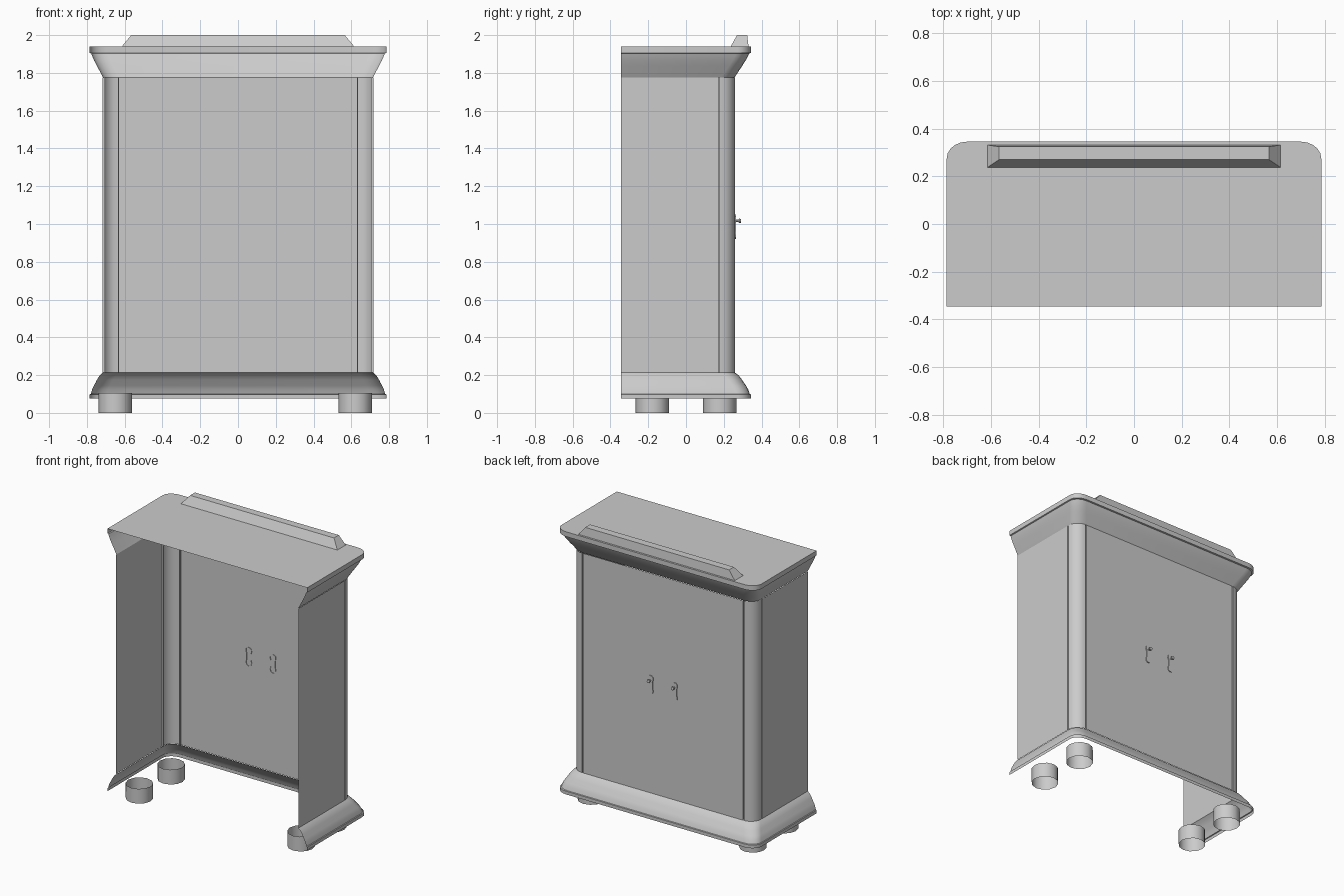
import bpy, bmesh, math

if "Cube" in bpy.data.objects:
    bpy.data.objects.remove(bpy.data.objects["Cube"])

BACK, DOOR, HALF = -0.345, 0.26, 0.717   # open rear edge, door plane, half width


def make(name, verts, faces, smooth=True):
    me = bpy.data.meshes.new(name)
    me.from_pydata(verts, [], faces)
    ob = bpy.data.objects.new(name, me)
    bpy.context.collection.objects.link(ob)
    if smooth:
        bpy.ops.object.select_all(action='DESELECT')
        ob.select_set(True)
        bpy.context.view_layer.objects.active = ob
        bpy.ops.object.shade_smooth_by_angle(angle=math.radians(35))
    return ob


def mirrored(half):
    """Right half of a plan path -> whole path running left, front, right."""
    return [(-x, y) for x, y in half] + half[::-1]


def skin(name, rows, cap=False):
    """Open sheet through equally long rows of points, listed bottom to top."""
    n = len(rows[0])
    verts = [v for r in rows for v in r]
    faces = [(j * n + i, (j + 1) * n + i, (j + 1) * n + i + 1, j * n + i + 1)
             for j in range(len(rows) - 1) for i in range(n - 1)]
    if cap:
        faces.append(tuple(reversed(range(len(verts) - n, len(verts)))))
    return make(name, verts, faces)


def arc(cx, cy, rx, ry, n):
    return [(cx + rx * math.cos(math.pi / 2 * i / n),
             cy + ry * math.sin(math.pi / 2 * i / n)) for i in range(n + 1)]


# Carcass: side walls, grooves, rounded corner posts and flat front
half = [(HALF, BACK), (HALF, 0.172), (HALF - 0.012, 0.172), (HALF - 0.012, 0.178)]
half += arc(0.636, 0.178, HALF - 0.636, DOOR - 0.178, 6)
half += [(0.636, DOOR - 0.012), (0.629, DOOR - 0.012), (0.629, DOOR)]
plan = mirrored(half)
skin("cabinet_body", [[(x, y, z) for x, y in plan] for z in (0.215, 1.775)])


# Crown and base mouldings: stepped profile swept round three sides
def moulding(name, profile, cap=False):
    rows = []
    for d, z in profile:
        w, f = HALF + d, DOOR + d * 1.25
        h = [(w, BACK)] + arc(w - 0.085, f - 0.07, 0.085, 0.07, 5)
        rows.append([(x, y, z) for x, y in mirrored(h)])
    skin(name, rows, cap)


moulding("crown_moulding", [(-0.003, 1.775), (0.008, 1.795), (0.018, 1.815), (0.029, 1.835),
                            (0.034, 1.845), (0.046, 1.868), (0.055, 1.89), (0.06, 1.903),
                            (0.068, 1.906), (0.068, 1.94)], cap=True)
moulding("base_moulding", [(0.068, 0.075), (0.068, 0.098), (0.062, 0.1), (0.055, 0.125),
                           (0.046, 0.145), (0.037, 0.16), (0.03, 0.175), (0.014, 0.2),
                           (-0.003, 0.215)])

# Crest rail on top, with sloping ends and rear
low = [(-0.615, 0.237), (0.615, 0.237), (0.615, 0.331), (-0.615, 0.331)]
top = [(-0.565, 0.27), (0.565, 0.27), (0.565, 0.324), (-0.565, 0.324)]
make("crest_rail", [(x, y, 1.94) for x, y in low] + [(x, y, 2.0) for x, y in top],
     [(i, (i + 1) % 4, 4 + (i + 1) % 4, 4 + i) for i in range(4)] + [(4, 5, 6, 7)], False)

# Feet: open tubes
for side, x in (("left", -0.65), ("right", 0.62)):
    for end, y in (("front", 0.178), ("rear", -0.178)):
        ring = [(x + 0.089 * math.cos(-math.tau * i / 12),
                 y + 0.089 * math.sin(-math.tau * i / 12)) for i in range(13)]
        foot = skin(f"{end}_{side}_foot", [[(*p, z) for p in ring] for z in (0.0, 0.105)])
        bm = bmesh.new()
        bm.from_mesh(foot.data)
        bmesh.ops.remove_doubles(bm, verts=bm.verts, dist=1e-5)
        bm.to_mesh(foot.data)
        bm.free()

# Handle plates and knobs
outline = [(0.008, 1.05), (0.02, 1.04), (0.022, 1.022), (0.016, 1.005), (0.017, 0.96),
           (0.022, 0.945), (0.018, 0.928), (0.008, 0.92)]
loop = outline + [(-x, z) for x, z in outline[::-1]]
n = len(loop)
for side, cx in (("left", -0.095), ("right", 0.095)):
    verts = [(cx + x, y, z) for y in (0.256, 0.266) for x, z in loop]
    faces = [(i, (i + 1) % n, n + (i + 1) % n, n + i) for i in range(n)]
    faces.append(tuple(reversed(range(n, 2 * n))))
    plate = make(f"{side}_handle_plate", verts, faces, False)
    bm = bmesh.new()
    bm.from_mesh(plate.data)
    bmesh.ops.recalc_face_normals(bm, faces=bm.faces)
    bm.to_mesh(plate.data)
    bm.free()
    # knob lathed along y
    rows = [[(cx + r * math.cos(math.tau * i / 10), y, 1.017 + r * math.sin(math.tau * i / 10))
             for i in range(11)]
            for r, y in ((0.006, 0.264), (0.006, 0.274), (0.012, 0.282), (0.011, 0.29), (0.0005, 0.292))]
    skin(f"{side}_knob", rows)
